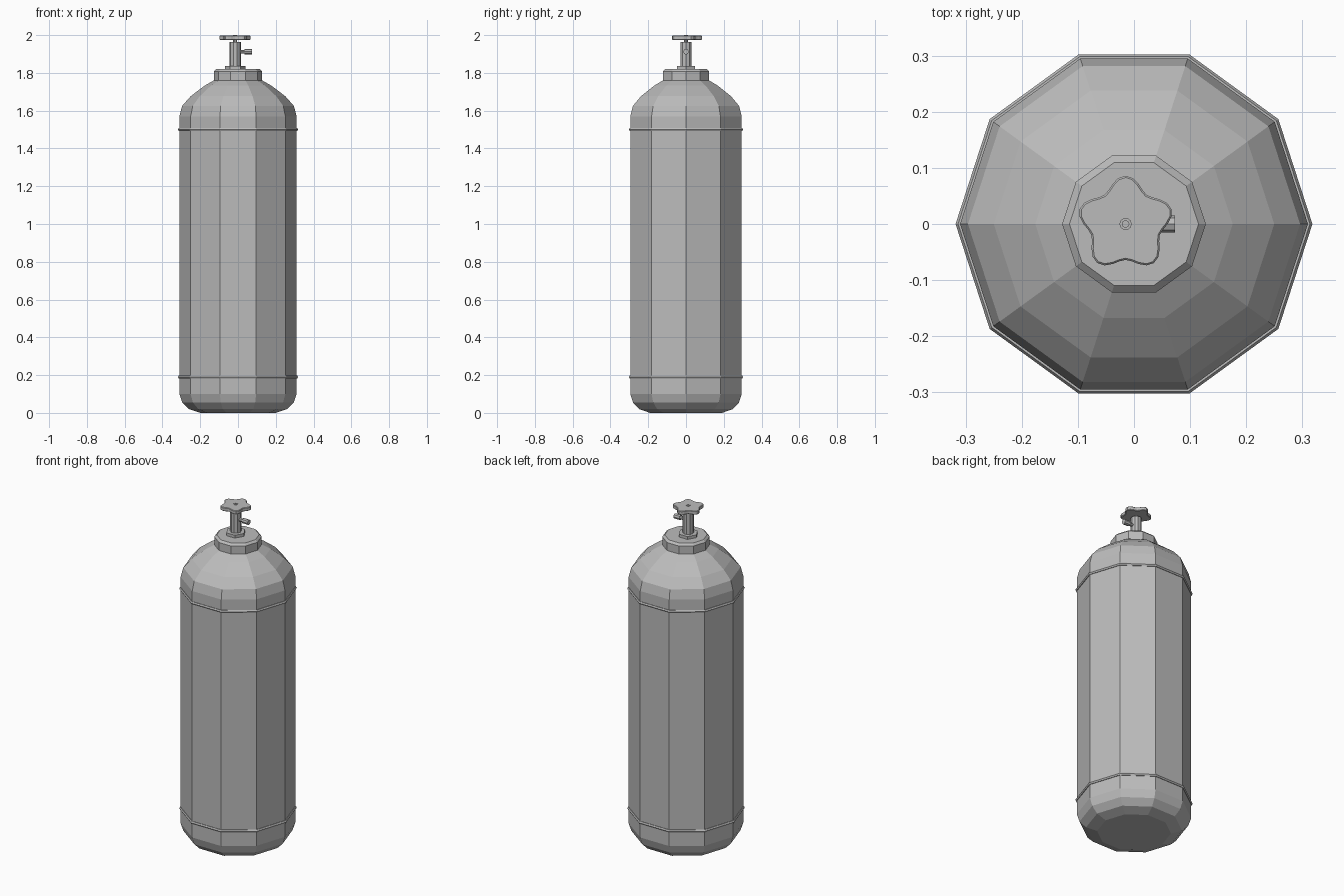
import bpy, bmesh, math
from mathutils import Matrix, Vector

cube = bpy.data.objects.get("Cube")
if cube:
    bpy.data.objects.remove(cube, do_unlink=True)

GREY = (0.5, 0.5, 0.5, 1)
metal = bpy.data.materials.new("grey metal")
metal.use_nodes = True
metal.diffuse_color = GREY
metal.node_tree.nodes["Principled BSDF"].inputs["Base Color"].default_value = GREY

VALVE_X = -0.015
SIDES = 10


def finish(name, bm):
    bmesh.ops.recalc_face_normals(bm, faces=bm.faces)
    mesh = bpy.data.meshes.new(name)
    bm.to_mesh(mesh)
    bm.free()
    mesh.materials.append(metal)
    obj = bpy.data.objects.new(name, mesh)
    bpy.context.collection.objects.link(obj)
    return obj


def lathe(name, profile, sides, matrix=Matrix(), closed=False):
    """Turn (radius, height) points around z; cap the ends unless the profile is a loop."""
    bm = bmesh.new()
    rings = []
    for r, z in profile:
        angles = [math.tau * i / sides for i in range(sides)]
        rings.append([bm.verts.new(matrix @ Vector((r * math.cos(a), r * math.sin(a), z)))
                      for a in angles])
    pairs = list(zip(rings, rings[1:]))
    if closed:
        pairs.append((rings[-1], rings[0]))
    else:
        bm.faces.new(rings[0])
        bm.faces.new(rings[-1])
    for low, high in pairs:
        for i in range(sides):
            j = (i + 1) % sides
            bm.faces.new((low[i], low[j], high[j], high[i]))
    return finish(name, bm)


# Tank: rounded foot, straight wall and domed shoulder
lathe("tank_body", [(0.2, 0), (0.26, 0.02), (0.295, 0.055), (0.31, 0.1),
                    (0.31, 1.57), (0.296, 1.625), (0.25, 1.677),
                    (0.176, 1.733), (0.12, 1.765)], SIDES)

# Thin bands around the wall
for name, z in (("lower_band", 0.19), ("upper_band", 1.5)):
    loop = [(0.309 + 0.009 * math.cos(math.tau * k / 6),
             z + 0.009 * math.sin(math.tau * k / 6)) for k in range(6)]
    lathe(name, loop, SIDES, closed=True)

# Neck collar with a chamfered top
lathe("neck_collar", [(0.128, 1.755), (0.128, 1.808), (0.115, 1.82)], SIDES)

# Valve: hexagonal nut, stem and spindle with a dimple in its tip
valve = Matrix.Translation((VALVE_X, 0, 0))
lathe("valve_nut", [(0.055, 1.815), (0.055, 1.837)], 6, valve)
lathe("valve_stem", [(0.03, 1.83), (0.03, 1.963)], 10, valve)
lathe("valve_spindle", [(0.011, 1.955), (0.011, 2.0), (0.006, 2.0), (0.006, 1.995)], 10, valve)

# Side outlet with a thicker tip
outlet = Matrix.Translation((VALVE_X, 0, 1.912)) @ Matrix.Rotation(math.pi / 2, 4, 'Y')
lathe("valve_outlet", [(0.01, 0.02), (0.01, 0.05), (0.015, 0.05), (0.015, 0.088)], 8, outlet)

# Five-lobed hand wheel
bm = bmesh.new()
outline = []
for i in range(40):
    a = math.tau * i / 40 + math.pi / 2
    r = 0.075 + 0.011 * math.cos(5 * (a - math.pi / 2))
    outline.append(bm.verts.new((VALVE_X + r * math.cos(a), r * math.sin(a), 1.975)))
base = bm.faces.new(outline)
top = bmesh.ops.extrude_face_region(bm, geom=[base])["geom"]
bmesh.ops.translate(bm, verts=[v for v in top if isinstance(v, bmesh.types.BMVert)],
                    vec=(0, 0, 0.022))
wheel = finish("hand_wheel", bm)
bevel = wheel.modifiers.new("soft_rim", 'BEVEL')
bevel.width = 0.003
bevel.segments = 1
bevel.limit_method = 'ANGLE'
bevel.angle_limit = math.radians(60)
